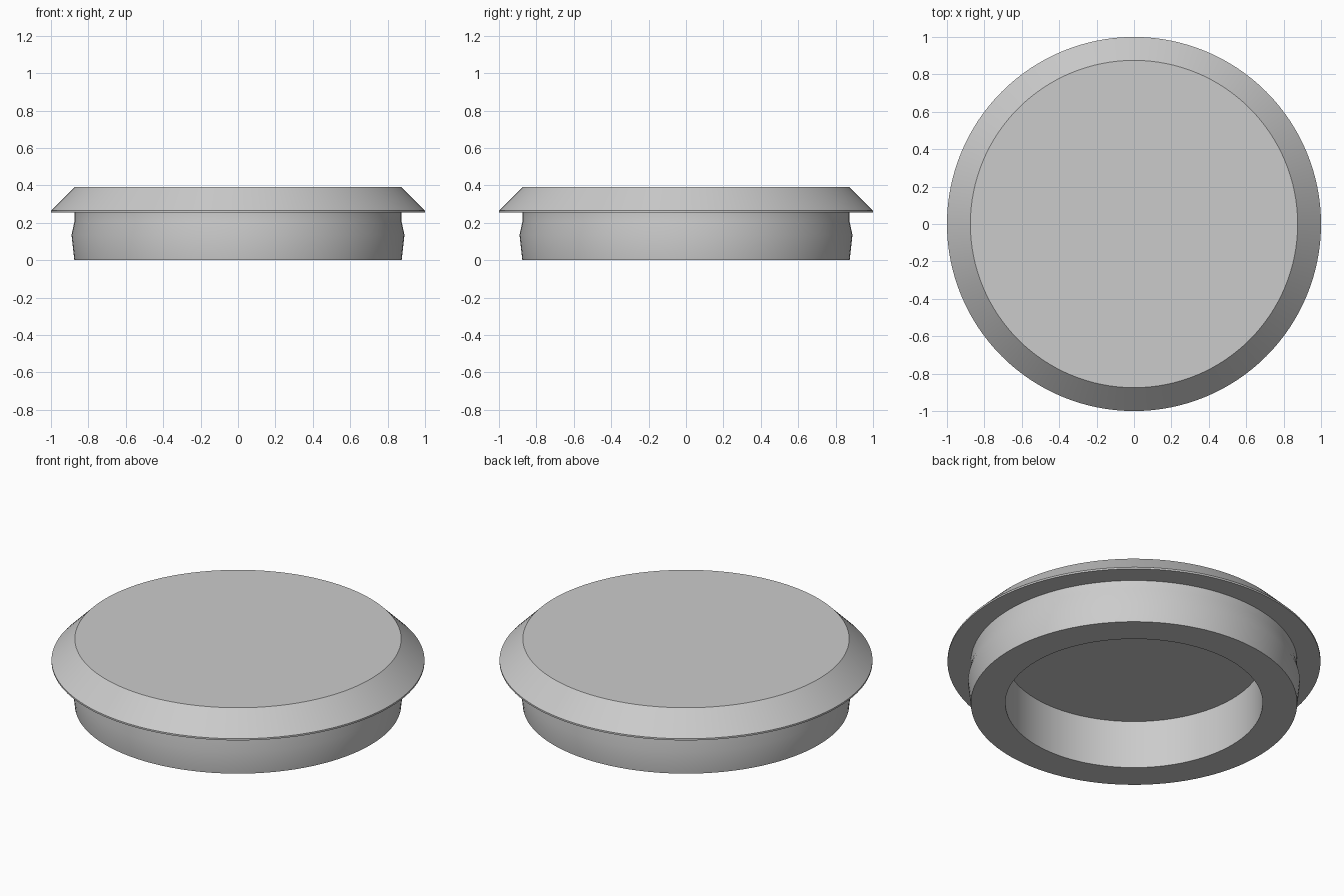
import bpy
import bmesh
import math

cube = bpy.data.objects.get("Cube")
if cube:
    bpy.data.objects.remove(cube, do_unlink=True)

SEGMENTS = 128


def make_material(name, colour):
    mat = bpy.data.materials.new(name)
    mat.use_nodes = True
    mat.diffuse_color = colour
    mat.node_tree.nodes["Principled BSDF"].inputs["Base Color"].default_value = colour
    return mat


def lathe(name, profile, mat):
    """Revolve an (radius, height) profile about z; both ends close as discs."""
    bm = bmesh.new()
    rings = []
    for radius, z in profile:
        ring = []
        for i in range(SEGMENTS):
            a = math.tau * i / SEGMENTS
            ring.append(bm.verts.new((radius * math.cos(a), radius * math.sin(a), z)))
        rings.append(ring)
    for low, high in zip(rings, rings[1:]):
        for i in range(SEGMENTS):
            j = (i + 1) % SEGMENTS
            bm.faces.new((low[i], low[j], high[j], high[i]))
    bm.faces.new(rings[0][::-1])
    bm.faces.new(rings[-1])
    bmesh.ops.recalc_face_normals(bm, faces=bm.faces)
    mesh = bpy.data.meshes.new(name)
    bm.to_mesh(mesh)
    bm.free()
    obj = bpy.data.objects.new(name, mesh)
    bpy.context.collection.objects.link(obj)
    mesh.materials.append(mat)
    bpy.ops.object.select_all(action="DESELECT")
    obj.select_set(True)
    bpy.context.view_layer.objects.active = obj
    bpy.ops.object.shade_smooth_by_angle(angle=math.radians(30))
    return obj


grey = make_material("plain grey", (0.6, 0.6, 0.6, 1))

# Cap: recess ceiling, recess wall, bottom rim, snap bulge, neck, flange, bevel, flat top
lathe("plug_cap", [
    (0.69, 0.285),
    (0.69, 0.0),
    (0.875, 0.0),
    (0.89, 0.135),
    (0.875, 0.205),
    (0.875, 0.255),
    (1.0, 0.255),
    (1.0, 0.265),
    (0.875, 0.39),
], grey)
